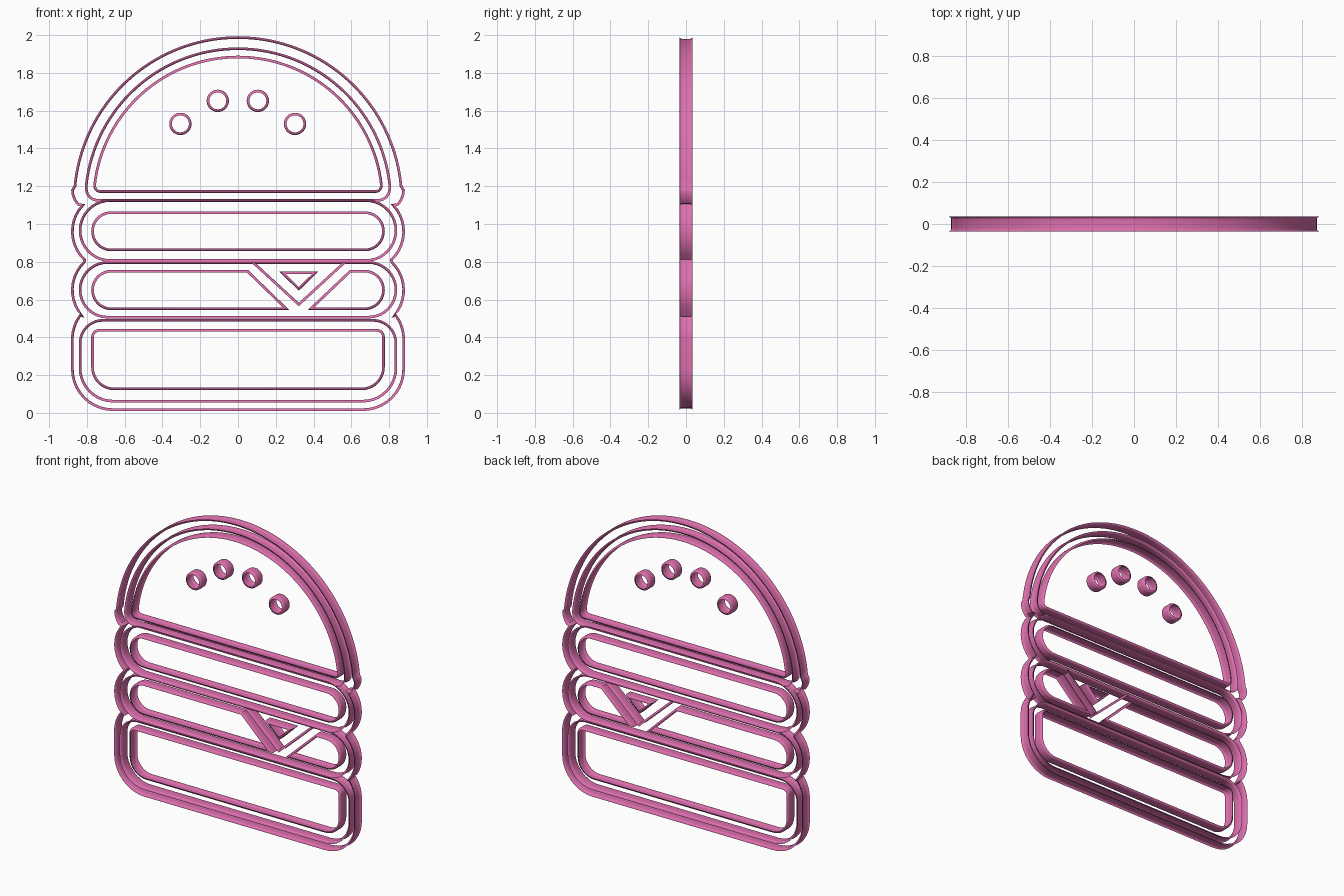
import bpy, bmesh, math
from mathutils import Vector

if "Cube" in bpy.data.objects:
    bpy.data.objects.remove(bpy.data.objects["Cube"])

LIP = 0.014      # how far the wall is set back behind its lips
HALF = 0.035     # half depth of the walls

mat = bpy.data.materials.new("pink")
mat.diffuse_color = (0.72, 0.16, 0.42, 1)
mat.use_nodes = True
mat.node_tree.nodes["Principled BSDF"].inputs["Base Color"].default_value = mat.diffuse_color


def arc(cx, cz, r, a0, a1, n=10):
    return [(cx + r * math.cos(math.radians(a0 + (a1 - a0) * i / n)),
             cz + r * math.sin(math.radians(a0 + (a1 - a0) * i / n))) for i in range(n + 1)]


def fillet(corners, n=10):
    """Closed outline from (x, z, radius) corners."""
    out = []
    for i, (x, z, r) in enumerate(corners):
        p = Vector((x, z))
        if r == 0:
            out.append((x, z))
            continue
        a = (Vector(corners[i - 1][:2]) - p).normalized()
        b = (Vector(corners[(i + 1) % len(corners)][:2]) - p).normalized()
        half = a.angle(b) / 2
        c = p + (a + b).normalized() * r / math.sin(half)
        s = p + a * r / math.tan(half) - c
        e = p + b * r / math.tan(half) - c
        turn = s.angle_signed(e)
        for k in range(n + 1):
            t = -turn * k / n
            out.append((c.x + s.x * math.cos(t) - s.y * math.sin(t),
                        c.y + s.x * math.sin(t) + s.y * math.cos(t)))
    return out


def wall(name, pts, side=-1, closed=True):
    """Sweep a channel section along a counter-clockwise path.
    side -1 sets the wall towards the inside of the loop, +1 towards the outside."""
    path = []
    for p in map(Vector, pts):
        if not path or (p - path[-1]).length > 1e-4:
            path.append(p)
    if closed and (path[0] - path[-1]).length < 1e-4:
        path.pop()
    n = len(path)
    quarter = [(LIP * math.sin(t), HALF - LIP + LIP * math.cos(t))
               for t in (math.pi / 2 * k / 4 for k in range(5))]
    section = [(o, -y) for o, y in quarter] + quarter[::-1]
    bm = bmesh.new()
    rows = []
    for i, p in enumerate(path):
        before = path[i - 1] if closed or i else None
        after = path[(i + 1) % n] if closed or i < n - 1 else None
        d0 = (p - before).normalized() if before is not None else (after - p).normalized()
        d1 = (after - p).normalized() if after is not None else d0
        n0, n1 = Vector((d0.y, -d0.x)), Vector((d1.y, -d1.x))
        m = (n0 + n1).normalized()
        m /= max(m.dot(n0), 0.35)
        row = []
        for o, y in section:
            q = p + m * side * (o - LIP / 2)
            row.append(bm.verts.new((q.x, y, q.y)))
        rows.append(row)
    for i in range(n if closed else n - 1):
        a, b = rows[i], rows[(i + 1) % n]
        for k in range(len(section) - 1):
            bm.faces.new((a[k], b[k], b[k + 1], a[k + 1]))
    me = bpy.data.meshes.new(name)
    bm.to_mesh(me)
    bm.free()
    me.materials.append(mat)
    ob = bpy.data.objects.new(name, me)
    bpy.context.collection.objects.link(ob)
    bpy.ops.object.select_all(action='DESELECT')
    ob.select_set(True)
    bpy.context.view_layer.objects.active = ob
    bpy.ops.object.shade_smooth_by_angle(angle=math.radians(35))
    return ob


def slab(hw, z0, z1, r_low, r_high):
    return fillet([(-hw, z0, r_low), (hw, z0, r_low), (hw, z1, r_high), (-hw, z1, r_high)])


def dome(r, z0, corner):
    a = math.degrees(math.asin(0.09 / r))
    top = [(x, z, 0) for x, z in arc(0, 1.12, r, a, 180 - a, 64)]
    w = r * math.cos(math.radians(a))
    return fillet([(-w, z0, corner), (w, z0, corner)] + top)


# Outer silhouette: right half mirrored to the left
right = (arc(0.662, 0.232, 0.215, -90, 0) + arc(0.667, 0.39, 0.21, 0, 38)
         + arc(0.672, 0.65, 0.205, -41, 46) + arc(0.672, 0.96, 0.205, -47, 43)
         + arc(0.766, 1.18, 0.11, -45, 0) + arc(0, 1.12, 0.867, 5.3, 90, 36))
wall("outer_rim", right + [(-x, z) for x, z in reversed(right)])

# Layer outlines
wall("top_bun_outline", dome(0.808, 1.126, 0.06))
wall("patty_outline", slab(0.836, 0.807, 1.124, 0.158, 0.158))
wall("lettuce_outline", slab(0.836, 0.507, 0.796, 0.144, 0.144))
wall("bottom_bun_outline", slab(0.836, 0.062, 0.490, 0.175, 0.12))

# Inner outlines
wall("top_bun_inner", dome(0.764, 1.172, 0.03), 1)
wall("patty_inner", slab(0.77, 0.863, 1.06, 0.098, 0.098), 1)
wall("bottom_bun_inner", slab(0.77, 0.127, 0.437, 0.115, 0.035), 1)
wall("lettuce_inner_left", fillet([(-0.77, 0.551, 0.099), (0.255, 0.551, 0),
                                   (0.05, 0.75, 0), (-0.77, 0.75, 0.099)]), 1)
wall("lettuce_inner_right", fillet([(0.385, 0.551, 0), (0.77, 0.551, 0.099),
                                    (0.77, 0.75, 0.099), (0.595, 0.75, 0)]), 1)

# Hanging cheese corner
wall("cheese_edge", [(0.08, 0.796), (0.322, 0.574), (0.563, 0.796)], -1, False)
wall("cheese_inner", [(0.322, 0.657), (0.408, 0.741), (0.236, 0.741)], 1)

# Sesame seeds
for i, (x, z) in enumerate([(-0.305, 1.53), (-0.107, 1.652), (0.105, 1.652), (0.302, 1.53)]):
    wall(f"sesame_seed_{i + 1}", arc(x, z, 0.052, 0, 360, 32), 1)
